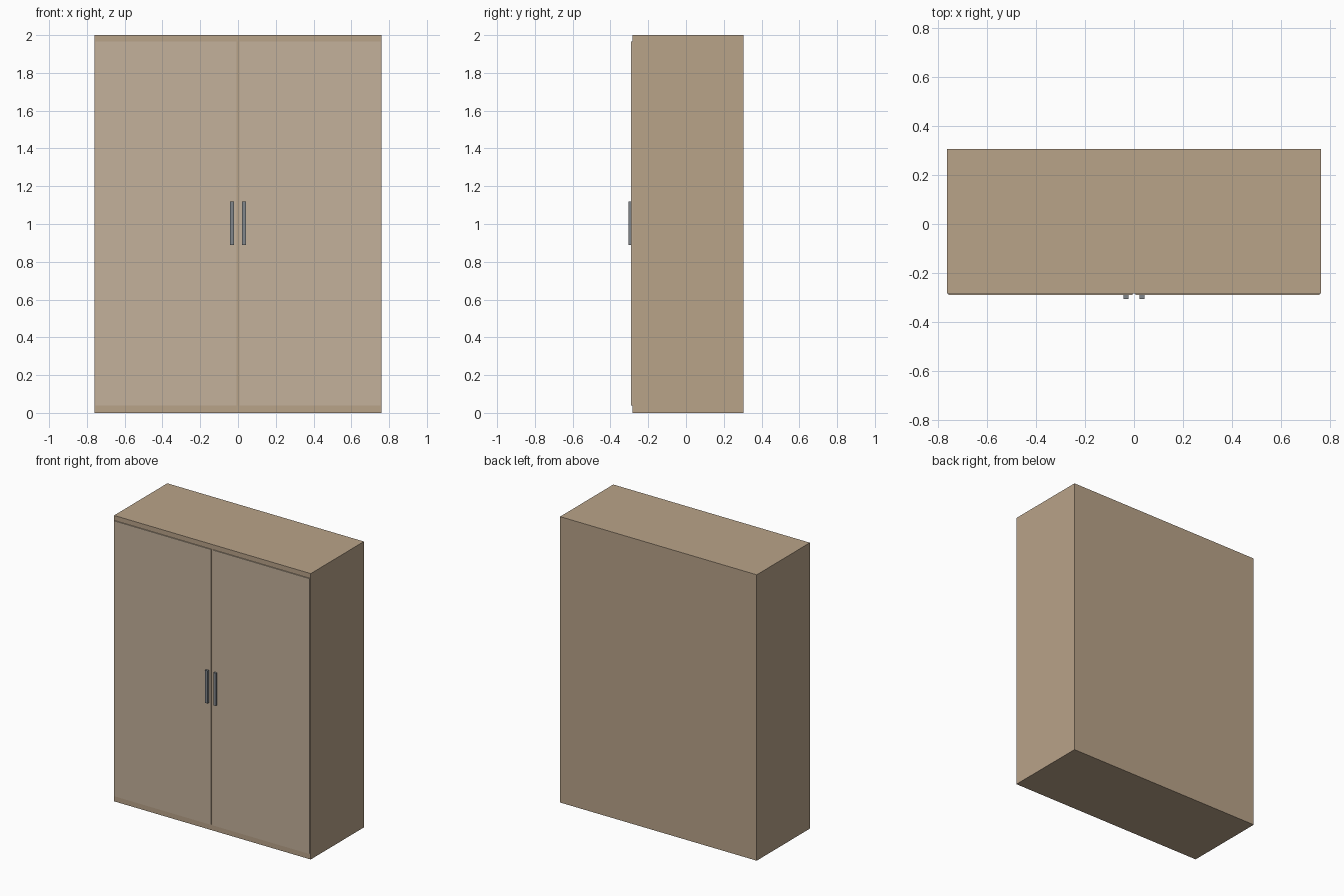
import bpy

if "Cube" in bpy.data.objects:
    bpy.data.objects.remove(bpy.data.objects["Cube"])


def material(name, rgb):
    m = bpy.data.materials.new(name)
    m.diffuse_color = (*rgb, 1.0)
    m.use_nodes = True
    m.node_tree.nodes["Principled BSDF"].inputs["Base Color"].default_value = m.diffuse_color
    return m


def box(name, lo, hi, mat):
    """Box between two opposite corners."""
    bpy.ops.mesh.primitive_cube_add(size=1, location=[(a + b) / 2 for a, b in zip(lo, hi)])
    ob = bpy.context.object
    ob.name = name
    ob.scale = [b - a for a, b in zip(lo, hi)]
    bpy.ops.object.transform_apply(location=False, rotation=False, scale=True)
    ob.data.materials.append(mat)
    return ob


wood = material("wood", (0.485, 0.366, 0.25))
door_wood = material("door_wood", (0.546, 0.44, 0.328))
metal = material("metal", (0.22, 0.24, 0.26))

BACK, FRONT, DOOR_FRONT, HANDLE_FRONT = 0.305, -0.283, -0.290, -0.305

# Wardrobe carcass
box("carcass", (-0.761, FRONT, 0), (0.761, BACK, 2), wood)

# Mirrored pair of doors, each with an upright pull near the centre gap
for side, s in (("left", -1), ("right", 1)):
    x0, x1 = sorted((s * 0.007, s * 0.755))
    box(side + "_door", (x0, DOOR_FRONT, 0.04), (x1, FRONT, 1.966), door_wood)
    x0, x1 = sorted((s * 0.022, s * 0.042))
    box(side + "_handle", (x0, HANDLE_FRONT, 0.89), (x1, DOOR_FRONT, 1.118), metal)
